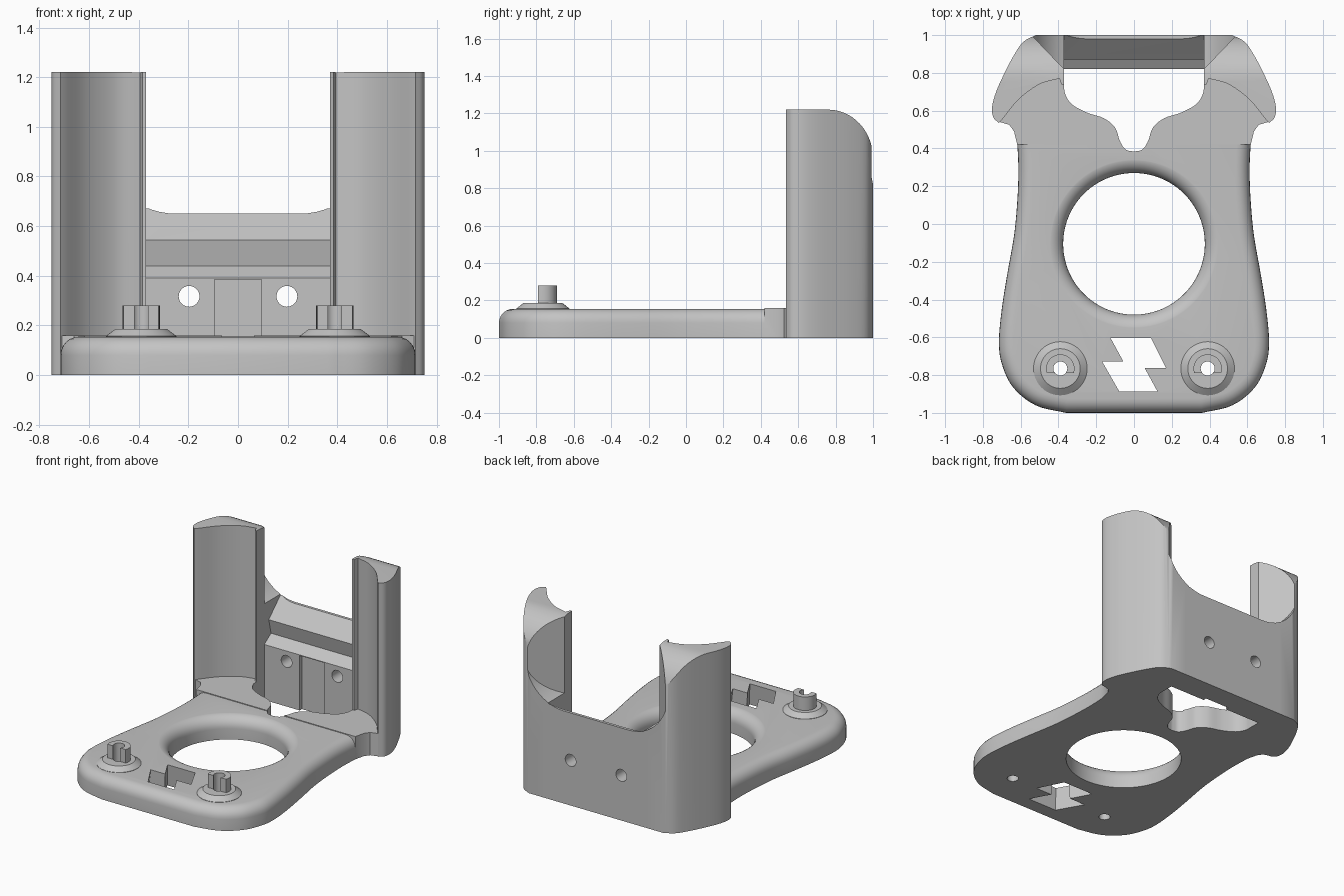
import bpy, bmesh, math
from mathutils import Vector

if "Cube" in bpy.data.objects:
    bpy.data.objects.remove(bpy.data.objects["Cube"], do_unlink=True)

grey = bpy.data.materials.new("light_grey")
grey.use_nodes = True
grey.diffuse_color = (0.55, 0.55, 0.55, 1)
grey.node_tree.nodes["Principled BSDF"].inputs["Base Color"].default_value = (0.55, 0.55, 0.55, 1)


def smooth(pts, n=5):
    """Catmull-Rom curve through the points."""
    p = [Vector(q) for q in pts]
    p = [2 * p[0] - p[1]] + p + [2 * p[-1] - p[-2]]
    out = []
    for a, b, c, d in zip(p, p[1:], p[2:], p[3:]):
        for i in range(n):
            t = i / n
            out.append(0.5 * (2 * b + (c - a) * t + (2 * a - 5 * b + 4 * c - d) * t * t
                              + (3 * b - a - 3 * c + d) * t ** 3))
    return [tuple(v) for v in out] + [tuple(p[-2])]


def mirrored(half):
    """Close a right-hand outline with its mirror image."""
    left = [(-x, y) for x, y in reversed(half) if x > 1e-4]
    return list(half) + left


def arc(cx, cy, rx, ry, a, b, n=14):
    angles = [math.radians(a + (b - a) * i / n) for i in range(n + 1)]
    return [(cx + rx * math.cos(t), cy + ry * math.sin(t)) for t in angles]


def finish(name, bm):
    bmesh.ops.recalc_face_normals(bm, faces=bm.faces)
    me = bpy.data.meshes.new(name)
    bm.to_mesh(me)
    bm.free()
    me.materials.append(grey)
    ob = bpy.data.objects.new(name, me)
    bpy.context.collection.objects.link(ob)
    return ob


def prism(name, pts, lo, hi, axis="z", bevel=0, foot=1, pivot=(0, 0)):
    """Extrude a 2D outline along an axis, with optional rounded top or enlarged foot."""
    place = {"z": lambda a, b, h: (a, b, h),
             "y": lambda a, b, h: (a, h, b),
             "x": lambda a, b, h: (h, a, b)}[axis]
    px, py = pivot
    bm = bmesh.new()
    low = [bm.verts.new(place(px + (a - px) * foot, py + (b - py) * foot, lo)) for a, b in pts]
    top = [bm.verts.new(place(a, b, hi)) for a, b in pts]
    bm.faces.new(low)
    cap = bm.faces.new(top)
    for i in range(len(pts)):
        j = (i + 1) % len(pts)
        bm.faces.new((low[i], low[j], top[j], top[i]))
    bmesh.ops.recalc_face_normals(bm, faces=bm.faces)
    if bevel:
        bmesh.ops.bevel(bm, geom=list(cap.edges), offset=bevel, segments=6,
                        profile=0.5, affect="EDGES")
    return finish(name, bm)


def lathe(name, profile, x, y, n=64):
    """Closed solid turned about a vertical axis from (radius, z) points."""
    bm = bmesh.new()
    rings = [[bm.verts.new((x + r * math.cos(k * math.tau / n),
                            y + r * math.sin(k * math.tau / n), z)) for k in range(n)]
             for r, z in profile]
    for a, b in zip(rings, rings[1:]):
        for k in range(n):
            m = (k + 1) % n
            bm.faces.new((a[k], a[m], b[m], b[k]))
    bm.faces.new(rings[0])
    bm.faces.new(rings[-1])
    return finish(name, bm)


def combine(ob, others, mode):
    """Apply booleans and discard the helper solids."""
    for o in others:
        o.hide_render = True
        mod = ob.modifiers.new(mode, "BOOLEAN")
        mod.operation, mod.solver, mod.object = mode, "EXACT", o
    dg = bpy.context.evaluated_depsgraph_get()
    me = bpy.data.meshes.new_from_object(ob.evaluated_get(dg))
    ob.modifiers.clear()
    ob.data = me
    for o in others:
        bpy.data.objects.remove(o, do_unlink=True)
    return ob


def box(name, x0, x1, y0, y1, z0, z1):
    return prism(name, [(x0, y0), (x1, y0), (x1, y1), (x0, y1)], z0, z1)


def rod(name, r, x, y, z0, z1):
    return lathe(name, [(r, z0), (r, z1)], x, y, 32)


# Base plate with rounded upper rim
side = smooth([(0.36, -1), (0.52, -0.96), (0.64, -0.865), (0.7, -0.74), (0.715, -0.62),
               (0.7, -0.45), (0.67, -0.26), (0.635, -0.06), (0.618, 0.12), (0.612, 0.28),
               (0.618, 0.42), (0.63, 0.5)])
plate = prism("base_plate", mirrored(side), 0, 0.155, bevel=0.075)

# Sharp-edged heel under the towers
heel = prism("heel", mirrored([(0.618, 0.42), (0.635, 0.49), (0.66, 0.525), (0.71, 0.54),
                               (0.64, 0.7), (0.5, 0.79), (0.37, 0.79)]), 0, 0.16)
combine(plate, [heel], "UNION")

# Openings in the plate: flared ring, rear notch, zigzag slot, screw holes
flare = [(0.375, -0.1)] + arc(0.455, 0.075, 0.08, 0.081, 180, 90, 8) + [(0.455, 0.3)]
ring_cut = lathe("ring_cut", flare, 0, -0.105, 96)
notch = smooth([(0, 0.383), (0.045, 0.395), (0.075, 0.44), (0.1, 0.51), (0.16, 0.56),
                (0.25, 0.59), (0.33, 0.635), (0.365, 0.69), (0.37, 0.735)]) + [(0.37, 0.9)]
notch_cut = prism("notch_cut", mirrored(notch), -0.1, 0.4)
zig = [(-0.11, -0.62), (0.08, -0.62), (0.15, -0.76), (0.05, -0.76),
       (0.11, -0.87), (-0.07, -0.87), (-0.15, -0.73), (-0.05, -0.73)]
zig_cut = prism("zigzag_cut", zig, -0.05, 0.3, foot=1.3, pivot=(0, -0.745))
screws = [rod("screw_cut", 0.037, s * 0.39, -0.765, -0.1, 0.4) for s in (-1, 1)]
combine(plate, [ring_cut, notch_cut, zig_cut] + screws, "DIFFERENCE")

# Pegs: conical collar and D-shaped post, bored through
pegs = []
for s, label in ((1, "left"), (-1, "right")):
    x, y = s * 0.39, -0.765
    post = rod("post", 0.075, x, y, 0.16, 0.28)
    combine(post, [box("flat_cut", x - 0.2, x + 0.2, y - 0.2, y - 0.025, 0.1, 0.4)], "DIFFERENCE")
    peg = lathe(label + "_peg", [(0.142, 0.15), (0.142, 0.157), (0.105, 0.185)], x, y, 48)
    combine(peg, [post], "UNION")
    pegs.append(combine(peg, [rod("bore", 0.037, x, y, 0, 0.5)], "DIFFERENCE"))

# Rear towers: crescent section, concave toward the front
outer = smooth([(0.52, 1), (0.585, 0.965), (0.635, 0.895), (0.685, 0.8), (0.73, 0.7),
                (0.751, 0.62), (0.745, 0.565), (0.715, 0.535)], 4)
inner = smooth([(0.7, 0.55), (0.61, 0.66), (0.5, 0.74), (0.395, 0.77)], 6)
section = [(0.37, 1)] + outer + inner + [(0.385, 0.74), (0.37, 0.735)]
towers = [prism(n, [(s * x, y) for x, y in section], 0, 1.22)
          for n, s in (("left_tower", 1), ("right_tower", -1))]

# Rear wall with grooved inner face, sloped top, central recess and two holes
wall = prism("rear_wall", [(1, 0), (0.82, 0), (0.82, 0.39), (0.895, 0.44), (0.87, 0.545),
                           (0.98, 0.65), (1, 0.67)], -0.4, 0.4, "x")
recess = box("recess", -0.095, 0.095, 0.7, 0.845, -0.1, 0.385)
holes = [prism("hole", arc(s * 0.197, 0.317, 0.042, 0.042, 0, 345, 23), 0.7, 1.1, "y")
         for s in (-1, 1)]
combine(wall, [recess] + holes, "DIFFERENCE")

# U-shaped gap that splays outward through the back of the towers
gap = prism("gap_cut", mirrored(arc(0.25, 0.95, 0.3, 0.3, -90, 0) + [(0.55, 1.5)]), 0.6, 1.2, "y")
splay = prism("splay", mirrored([(0.37, 0.5), (0.37, 0.82), (0.6, 1.06), (0.6, 1.1)]), 0.3, 1.4)
combine(gap, [splay], "INTERSECT")
# Rounded upper back corner
corner_pts = arc(0.76, 0.96, 0.24, 0.26, 90, 0) + [(1.1, 0.96), (1.1, 1.4), (0.76, 1.4)]
corner = prism("corner_cut", corner_pts, -1, 1, "x")

frame = combine(wall, towers, "UNION")
frame.name = "rear_frame"
combine(frame, [gap, corner], "DIFFERENCE")

# Smooth curved faces, keep hard edges
bpy.ops.object.select_all(action="DESELECT")
for ob in [plate, frame] + pegs:
    ob.select_set(True)
    bpy.context.view_layer.objects.active = ob
bpy.ops.object.shade_smooth_by_angle(angle=math.radians(30))
